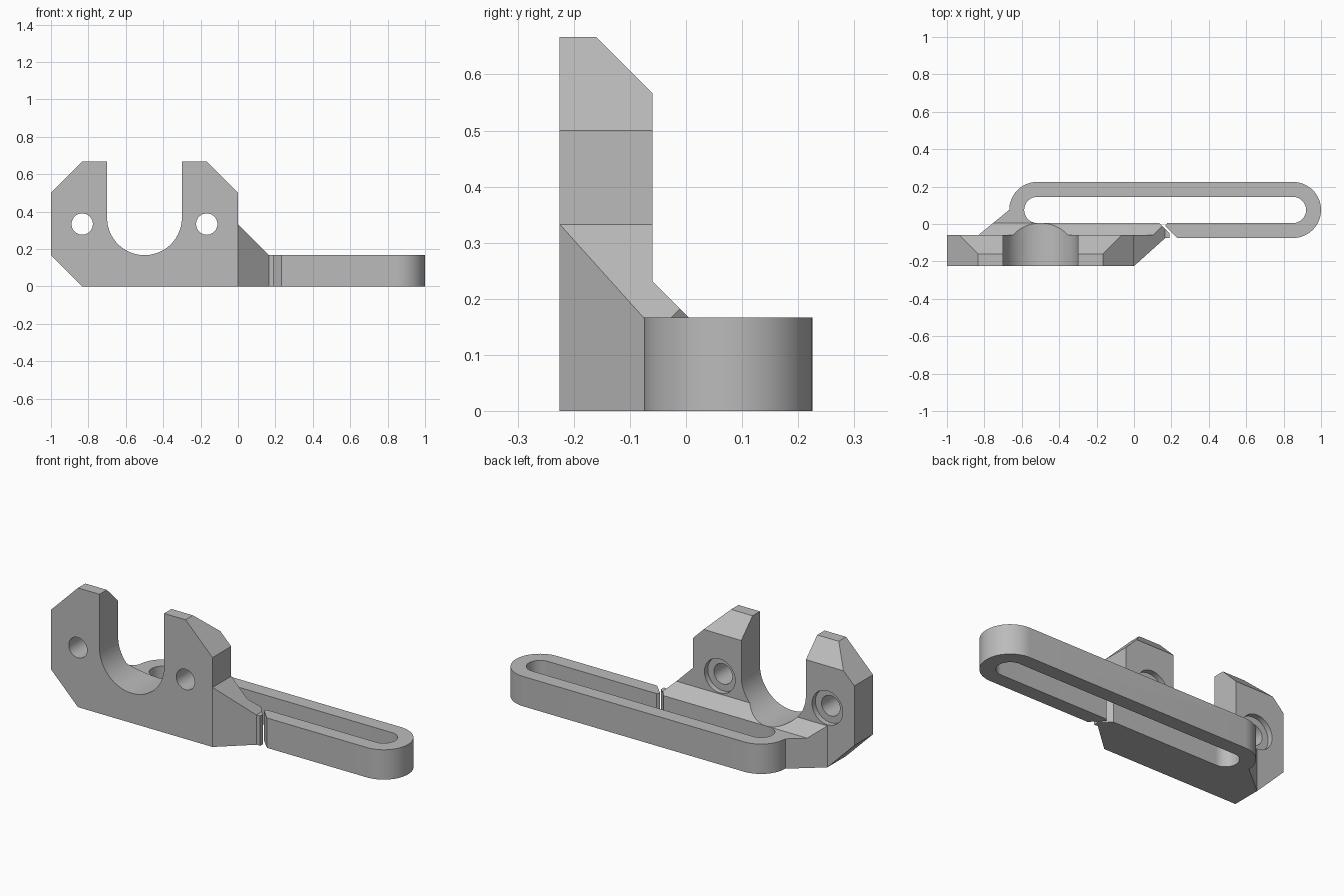
import bpy, bmesh, math
from mathutils import Vector

if "Cube" in bpy.data.objects:
    bpy.data.objects.remove(bpy.data.objects["Cube"], do_unlink=True)

grey = bpy.data.materials.new("plain grey")
grey.use_nodes = True
colour = (0.5, 0.5, 0.5, 1)
grey.diffuse_color = colour
grey.node_tree.nodes["Principled BSDF"].inputs["Base Color"].default_value = colour

FRONT, BACK, HEIGHT, LOW = -0.225, -0.06, 0.667, 0.167


def arc(cx, cy, r, start, end, steps=32):
    angles = [math.radians(start + (end - start) * i / steps) for i in range(steps + 1)]
    return [(cx + r * math.cos(a), cy + r * math.sin(a)) for a in angles]


def prism(name, outline, low, high, along="z", trims=()):
    """Extrude an outline along z or y, then trim it with (point, normal) planes."""
    place = (lambda p, d: (p[0], p[1], d)) if along == "z" else (lambda p, d: (p[0], d, p[1]))
    bm = bmesh.new()
    face = bm.faces.new([bm.verts.new(place(p, low)) for p in outline])
    new = bmesh.ops.extrude_face_region(bm, geom=[face])["geom"]
    shift = Vector(place((0, 0), high - low))
    bmesh.ops.translate(bm, vec=shift, verts=[v for v in new if isinstance(v, bmesh.types.BMVert)])
    for point, normal in trims:
        cut = bmesh.ops.bisect_plane(bm, geom=bm.verts[:] + bm.edges[:] + bm.faces[:],
                                     plane_co=point, plane_no=normal, clear_outer=True)
        edges = [e for e in cut["geom_cut"] if isinstance(e, bmesh.types.BMEdge)]
        bmesh.ops.contextual_create(bm, geom=edges)
    bmesh.ops.recalc_face_normals(bm, faces=bm.faces)
    mesh = bpy.data.meshes.new(name)
    bm.to_mesh(mesh)
    bm.free()
    mesh.materials.append(grey)
    obj = bpy.data.objects.new(name, mesh)
    bpy.context.collection.objects.link(obj)
    return obj


def combine(target, other, operation):
    bpy.context.view_layer.objects.active = target
    mod = target.modifiers.new("combine", "BOOLEAN")
    mod.operation, mod.solver, mod.object = operation, "EXACT", other
    bpy.ops.object.modifier_apply(modifier=mod.name)
    bpy.data.objects.remove(other, do_unlink=True)


def stadium(r):
    return arc(-0.517, 0.075, r, 90, 270) + arc(0.85, 0.075, r, -90, 90)


# Upright plate with cut corners and a sloped rear top edge
plate = [(-1, LOW), (-0.833, 0), (0, 0), (0, 0.5), (-LOW, HEIGHT), (-0.833, HEIGHT), (-1, 0.5)]
bracket = prism("clamp_bracket", plate, FRONT, BACK, "y", [((0, BACK, 0.567), (0, 1, 1))])

# Sloped foot, side wing, rear corner and long loop
wing_slope = ((0, 0, 0.333), (1, 0, 1))
foot_slope = ((0, 0.005, LOW), (0, 1, 1))
parts = [
    prism("foot", [(-0.833, -0.07), (-0.833, BACK), (-0.735, 0.02), (0.2, 0.02), (0.2, -0.07)],
          0, 0.4, trims=[foot_slope, wing_slope]),
    prism("wing", [(0, FRONT), (LOW, -0.075), (LOW, BACK), (-0.02, BACK), (-0.02, FRONT)],
          0, 0.5, trims=[wing_slope]),
    prism("corner", [(-0.833, -0.07), (-0.833, BACK), (-LOW * 4, 0.075), (-0.517, 0.03), (-0.5, -0.07)],
          0, LOW),
    prism("loop", stadium(0.15), 0, LOW),
]
for part in parts:
    combine(bracket, part, "UNION")

# Slot, rounded notch and narrow diagonal gap
notch = arc(-0.5, 0.367, 0.2, 180, 360, 48) + [(-0.3, 1), (-0.7, 1)]
gap = [(0.12, 0.02), (0.19, -0.05), (0.19, -0.1), (0.257, -0.1), (LOW, -0.01), (0.19, 0.02)]
cutters = [
    prism("slot_cutter", stadium(0.07), -1, 1),
    prism("notch_cutter", notch, -1, 1, "y"),
    prism("gap_cutter", gap, -1, 1),
]
# Screw holes with shallow recesses at the back
for x in (-0.833, -LOW):
    cutters.append(prism("hole_cutter", arc(x, 0.333, 0.057, 0, 348.75, 31), -1, 1, "y"))
    cutters.append(prism("recess_cutter", arc(x, 0.333, 0.095, 0, 348.75, 31), BACK - 0.03, 1, "y"))
for cutter in cutters:
    combine(bracket, cutter, "DIFFERENCE")

bpy.ops.object.select_all(action="DESELECT")
bracket.select_set(True)
bpy.context.view_layer.objects.active = bracket
bpy.ops.object.shade_smooth_by_angle(angle=math.radians(30))
